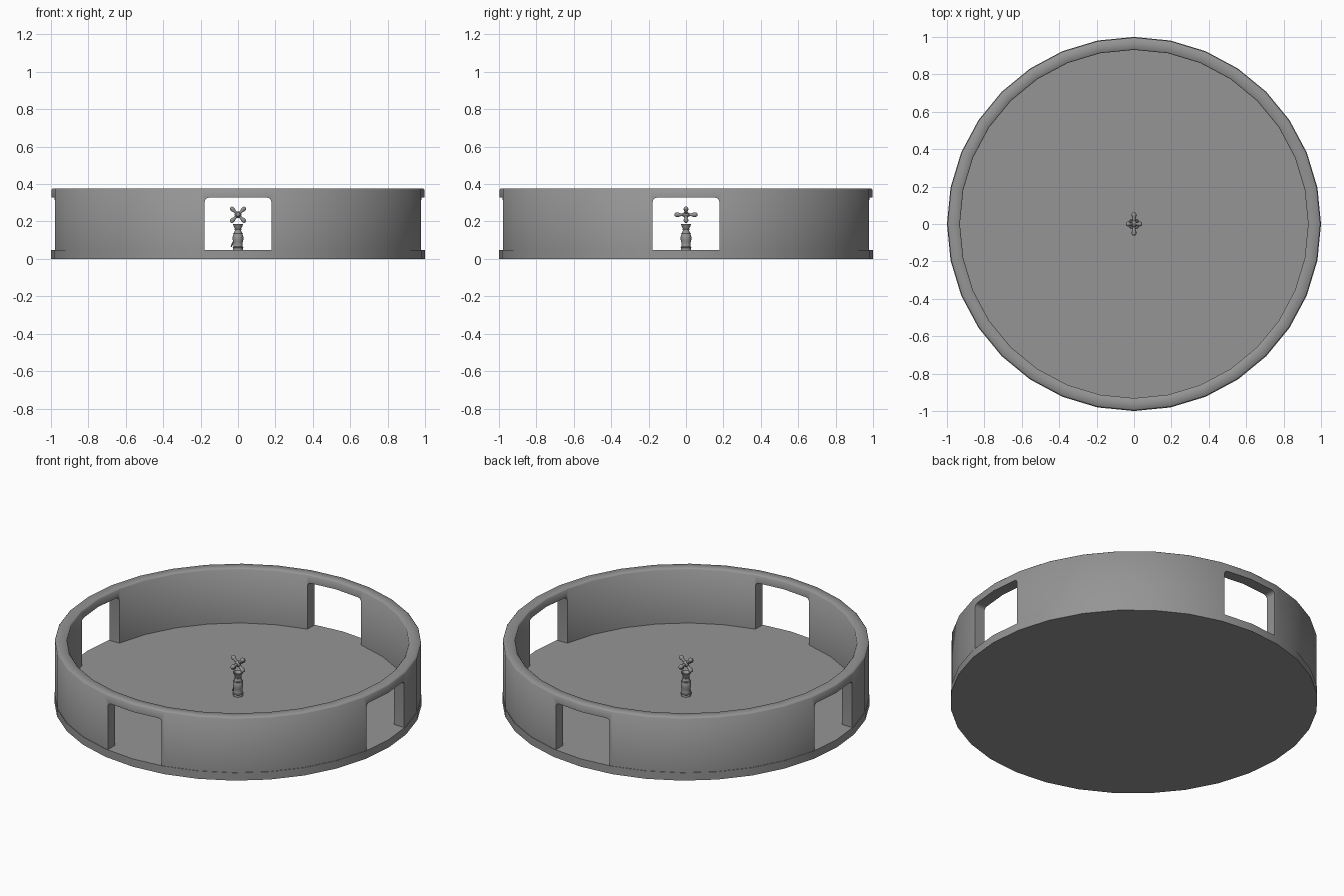
import bpy, math
from mathutils import Vector

if "Cube" in bpy.data.objects:
    bpy.data.objects.remove(bpy.data.objects["Cube"])

FLOOR = 0.047
grey = bpy.data.materials.new("dark_grey")
grey.diffuse_color = (0.3, 0.3, 0.3, 1)
grey.use_nodes = True
grey.node_tree.nodes["Principled BSDF"].inputs["Base Color"].default_value = grey.diffuse_color


def make(name, verts, faces):
    me = bpy.data.meshes.new(name)
    me.from_pydata(verts, [], faces)
    me.validate()
    ob = bpy.data.objects.new(name, me)
    bpy.context.collection.objects.link(ob)
    return ob


def select(ob):
    bpy.ops.object.select_all(action='DESELECT')
    ob.select_set(True)
    bpy.context.view_layer.objects.active = ob


def finish(ob, deg=35):
    """Smooth shading with sharp edges, and the grey material."""
    select(ob)
    bpy.ops.object.shade_smooth_by_angle(angle=math.radians(deg))
    ob.data.materials.clear()
    ob.data.materials.append(grey)


def lathe(name, profile, n, closed=False):
    """Turn (r, z) points round z, listed from bottom to top on the outside."""
    verts = [(r * math.cos(2 * math.pi * i / n), r * math.sin(2 * math.pi * i / n), z)
             for r, z in profile for i in range(n)]
    m = len(profile)
    faces = []
    for j in range(m if closed else m - 1):
        a, b = j * n, ((j + 1) % m) * n
        for i in range(n):
            k = (i + 1) % n
            faces.append((a + i, a + k, b + k, b + i))
    if not closed:
        faces.append(tuple(reversed(range(n))))
        faces.append(tuple(range((m - 1) * n, m * n)))
    return make(name, verts, faces)


# Floor disc
floor = lathe("arena_floor", [(1, 0), (1, FLOOR)], 32)
finish(floor)

# Ring wall with slightly softened top rim
wall = lathe("arena_wall", [(0.997, FLOOR), (0.997, 0.369), (0.991, 0.375),
                            (0.937, 0.375), (0.931, 0.369), (0.931, FLOOR)],
             32, closed=True)

# Four doorways: two long round-topped cutters through the wall
w, top, r = 0.178, 0.327, 0.022
outline = [(-w, -0.1), (w, -0.1)]
for cx, start in ((w - r, 0), (r - w, 90)):
    for s in range(5):
        a = math.radians(start + s * 22.5)
        outline.append((cx + r * math.cos(a), top - r + r * math.sin(a)))
n = len(outline)
for along_x in (False, True):
    verts = [((d, -u, z) if along_x else (u, d, z)) for d in (-1.3, 1.3) for u, z in outline]
    faces = [(i, (i + 1) % n, (i + 1) % n + n, i + n) for i in range(n)]
    faces += [tuple(range(n)), tuple(reversed(range(n, 2 * n)))]
    cutter = make("doorway_cutter", verts, faces)
    select(cutter)
    bpy.ops.object.mode_set(mode='EDIT')
    bpy.ops.mesh.select_all(action='SELECT')
    bpy.ops.mesh.normals_make_consistent(inside=False)
    bpy.ops.object.mode_set(mode='OBJECT')
    cutter.hide_render = True
    mod = wall.modifiers.new("doorways", 'BOOLEAN')
    mod.operation, mod.solver, mod.object = 'DIFFERENCE', 'EXACT', cutter
    select(wall)
    bpy.ops.object.modifier_apply(modifier=mod.name)
    bpy.data.objects.remove(cutter)
finish(wall, 55)

# Central pedestal: bottle-like body with a flared cup
pedestal = lathe("pedestal", [(0.027, FLOOR - 0.002), (0.027, 0.06), (0.024, 0.065), (0.025, 0.09),
                              (0.029, 0.105), (0.028, 0.122), (0.021, 0.14), (0.016, 0.153),
                              (0.017, 0.163), (0.023, 0.175), (0.028, 0.187), (0.023, 0.187),
                              (0.012, 0.172)], 16)
finish(pedestal)

# Raised bands round the pedestal
for z, rad in ((0.062, 0.026), (0.135, 0.023), (0.157, 0.017)):
    bpy.ops.mesh.primitive_torus_add(major_radius=rad, minor_radius=0.0035, major_segments=16,
                                     minor_segments=6, location=(0, 0, z))
    bpy.context.object.name = "pedestal_band"
    finish(bpy.context.object, 70)

# Small lever at the side of the pedestal
bpy.ops.mesh.primitive_cylinder_add(vertices=8, radius=0.004, depth=0.03,
                                    location=(-0.031, 0, 0.078), rotation=(0, 0.4, 0))
bpy.context.object.name = "side_lever"
finish(bpy.context.object)

# Floating six-armed spinner: four diagonal arms and two along y
centre = Vector((0, 0, 0.236))
bpy.ops.mesh.primitive_uv_sphere_add(segments=12, ring_count=8, radius=0.018, location=centre)
bpy.context.object.name = "spinner_hub"
finish(bpy.context.object, 60)
arms = [(Vector((sx, 0, sz)).normalized(), 0.056) for sx in (-1, 1) for sz in (-1, 1)]
arms += [(Vector((0, s, 0)), 0.062) for s in (-1, 1)]
for d, length in arms:
    arm = lathe("spinner_arm", [(0.009, 0.006), (0.008, length * 0.45), (0.012, length * 0.65),
                                (0.0125, length * 0.85), (0.008, length * 0.97), (0.001, length)], 10)
    arm.location = centre
    arm.rotation_euler = d.to_track_quat('Z', 'Y').to_euler()
    finish(arm, 60)
